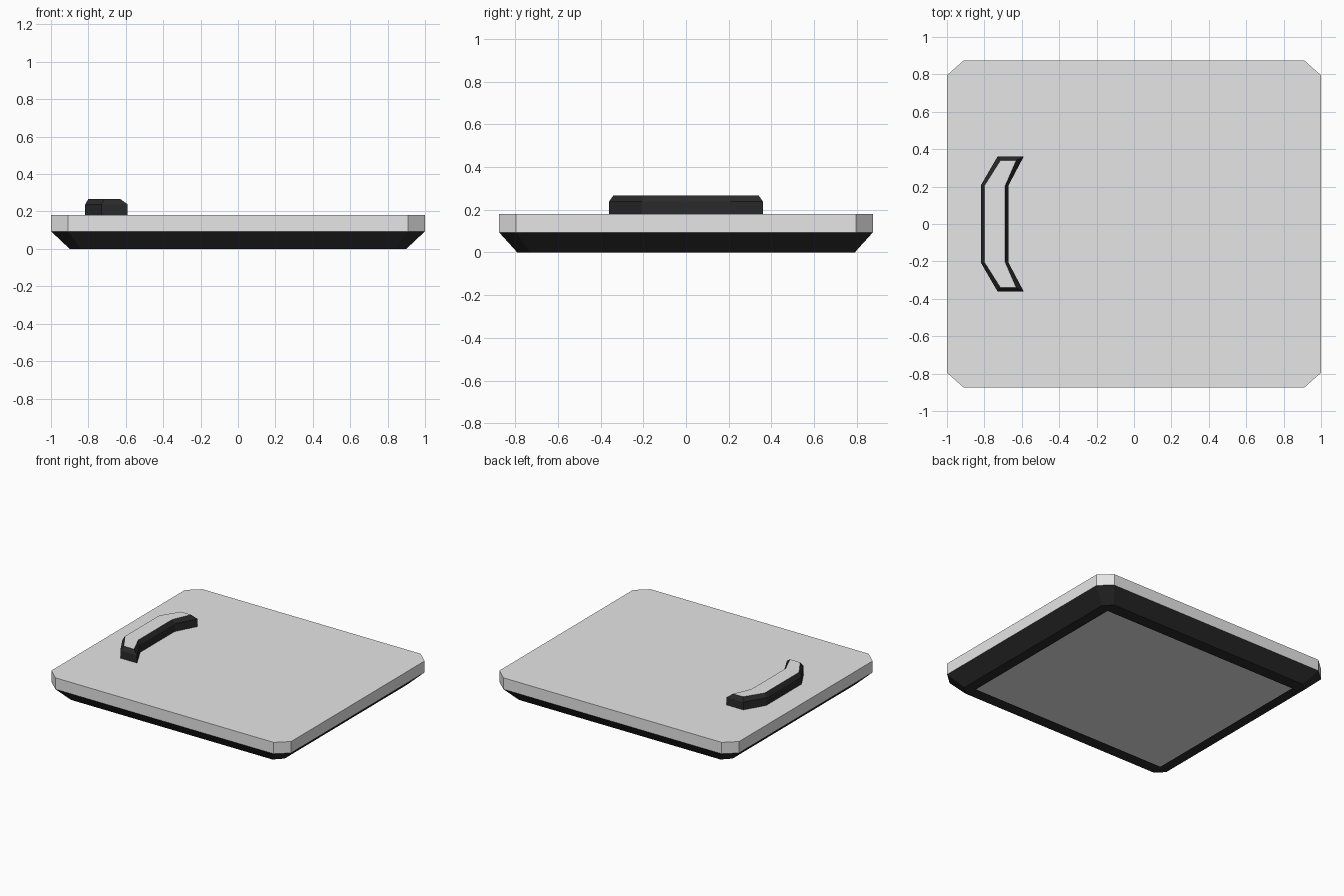
import bpy
import bmesh

if "Cube" in bpy.data.objects:
    bpy.data.objects.remove(bpy.data.objects["Cube"])


def material(name, value):
    m = bpy.data.materials.new(name)
    m.diffuse_color = (value, value, value, 1)
    m.use_nodes = True
    m.node_tree.nodes["Principled BSDF"].inputs["Base Color"].default_value = m.diffuse_color
    return m


GREY = material("light grey", 0.79)
BLACK = material("near black", 0.023)


def octagon(x, y, cx, cy):
    """Rectangle outline with cut corners, counter-clockwise."""
    return [(x, -y + cy), (x, y - cy), (x - cx, y), (-x + cx, y),
            (-x, y - cy), (-x, -y + cy), (-x + cx, -y), (x - cx, -y)]


def loft(name, rings, mats, rule=lambda f: 0, caps=True):
    """Join outlines given as (points, z) in order, with optional end caps."""
    bm = bmesh.new()
    loops = [[bm.verts.new((x, y, z)) for x, y in pts] for pts, z in rings]
    n = len(loops[0])
    for lo, hi in zip(loops, loops[1:]):
        for i in range(n):
            j = (i + 1) % n
            bm.faces.new((lo[i], lo[j], hi[j], hi[i]))
    if caps:
        bm.faces.new(loops[0][::-1])
        bm.faces.new(loops[-1])
    for f in bm.faces:
        f.normal_update()
        f.material_index = rule(f)
    me = bpy.data.meshes.new(name)
    bm.to_mesh(me)
    bm.free()
    for m in mats:
        me.materials.append(m)
    ob = bpy.data.objects.new(name, me)
    bpy.context.collection.objects.link(ob)
    return ob


# Hatch plate: closed grey slab, its underside shows through the seal opening
rim = octagon(1.0, 0.875, 0.09, 0.08)
loft("hatch_plate", [(rim, 0.094), (rim, 0.18)], [GREY])

# Seal: thin black skirt tapering down to a flat lip around an open rectangle
loft("seal_skirt",
     [(octagon(0.823, 0.70, 0.002, 0.002), 0.0),
      (octagon(0.90, 0.79, 0.06, 0.06), 0.0),
      (rim, 0.094)],
     [BLACK], caps=False)


# Bent handle: black sides and bevel, grey top
def handle_outline(upper):
    return upper + [(x, -y) for x, y in reversed(upper)]


# Half outlines run from the inner knee over the tip to the outer knee
outer = handle_outline([(-0.672, 0.205), (-0.59, 0.36), (-0.73, 0.36), (-0.817, 0.21)])
inner = handle_outline([(-0.69, 0.202), (-0.63, 0.34), (-0.714, 0.34), (-0.80, 0.204)])
# Rings are reversed so the outline runs counter-clockwise
outer, inner = outer, inner
loft("handle", [(outer, 0.178), (outer, 0.238), (inner, 0.267)],
     [GREY, BLACK], lambda f: int(f.normal.z < 0.95))
